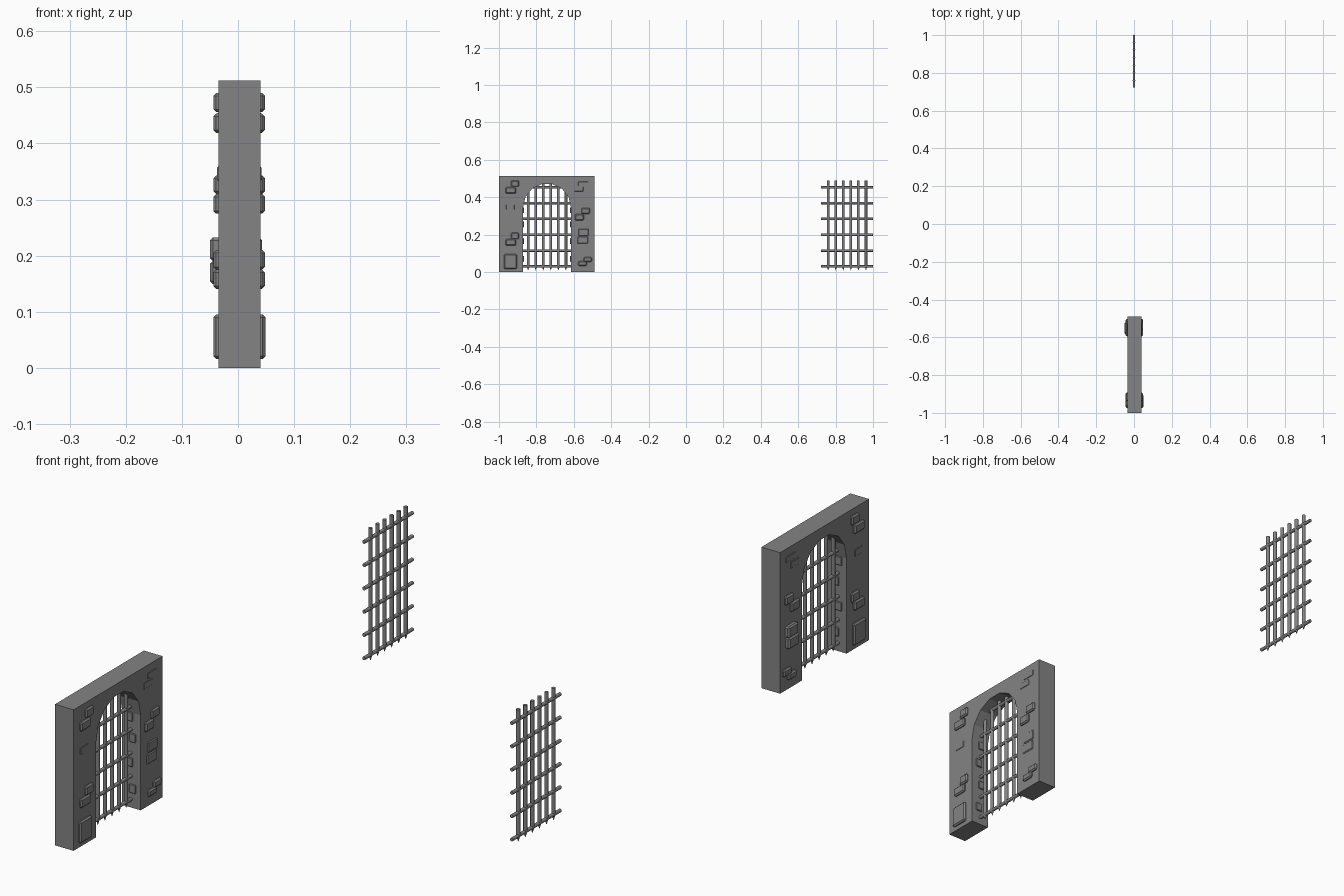
import bpy, bmesh, math
from mathutils import Matrix

if "Cube" in bpy.data.objects:
    bpy.data.objects.remove(bpy.data.objects["Cube"])

YC = -0.743            # centre of the gateway
X0, X1 = -0.035, 0.04  # wall faces

dark = bpy.data.materials.new("dark_grey")
dark.diffuse_color = (0.23, 0.23, 0.23, 1)
dark.use_nodes = True
dark.node_tree.nodes["Principled BSDF"].inputs["Base Color"].default_value = dark.diffuse_color


def finish(name, bm):
    bmesh.ops.recalc_face_normals(bm, faces=bm.faces)
    me = bpy.data.meshes.new(name)
    bm.to_mesh(me)
    bm.free()
    me.materials.append(dark)
    ob = bpy.data.objects.new(name, me)
    bpy.context.collection.objects.link(ob)
    return ob


def add_box(bm, x, y, z):
    m = Matrix.Translation([(a + b) / 2 for a, b in (x, y, z)])
    m = m @ Matrix.Diagonal([b - a for a, b in (x, y, z)] + [1])
    bmesh.ops.create_cube(bm, size=1, matrix=m)


def bevel(ob, width):
    mod = ob.modifiers.new("bevel", "BEVEL")
    mod.width, mod.segments = width, 1


# Wall: extruded outline with a faceted arched opening
R, SPRING, N = 0.128, 0.345, 7
prof = [(-1, 0), (YC - R, 0)]
prof += [(YC - R * math.cos(math.pi * i / N), SPRING + R * math.sin(math.pi * i / N))
         for i in range(N + 1)]
prof += [(YC + R, 0), (-0.49, 0), (-0.49, 0.512), (-1, 0.512)]
bm = bmesh.new()
face = bm.faces.new([bm.verts.new((X0, y, z)) for y, z in prof])
ext = bmesh.ops.extrude_face_region(bm, geom=[face])
bmesh.ops.translate(bm, vec=(X1 - X0, 0, 0),
                    verts=[v for v in ext["geom"] if isinstance(v, bmesh.types.BMVert)])
# the start face is removed by the extrusion when open; close it if needed
bmesh.ops.holes_fill(bm, edges=[e for e in bm.edges if e.is_boundary], sides=0)
finish("gate_wall", bm)

# Stones passing through the wall: x range, then (y0, y1, z0, z1) each
STONES = [
    ((-0.044, 0.048), [(-.936, -.893, .456, .490), (-.966, -.909, .419, .453),
                       (-.936, -.893, .175, .210), (-.966, -.909, .141, .175),
                       (-.560, -.514, .310, .343), (-.594, -.546, .275, .310),
                       (-.547, -.503, .054, .080), (-.577, -.529, .033, .058)]),
    ((-0.044, 0.049), [(-.973, -.904, .016, .095)]),
    ((-0.050, 0.043), [(-.577, -.519, .191, .232), (-.583, -.522, .150, .191)]),
    ((-0.037, 0.0415), [(-.966, -.914, .330, .362), (-.600, -.545, .428, .458),
                        (-.580, -.520, .458, .486)]),
]
bm = bmesh.new()
for xr, boxes in STONES:
    for y0, y1, z0, z1 in boxes:
        add_box(bm, xr, (y0, y1), (z0, z1))
bevel(finish("wall_stones", bm), 0.005)

# Thin stones on the inner jambs
bm = bmesh.new()
for s in (-1, 1):
    for i, z in enumerate((0.07, 0.165, 0.255, 0.33)):
        x = -0.004 if i % 2 else 0.008
        y = YC + s * R
        add_box(bm, (x - 0.013, x + 0.013), (y - 0.004, y + 0.004), (z - 0.016, z + 0.016))
bevel(finish("jamb_stones", bm), 0.002)


# Portcullis: crossing round bars with pointed feet
def portcullis(name, yc):
    bm = bmesh.new()

    def rod(centre, length, r1, r2, rot=Matrix()):
        bmesh.ops.create_cone(bm, cap_ends=True, segments=12, radius1=r1, radius2=r2,
                              depth=length, matrix=Matrix.Translation(centre) @ rot)
    across = Matrix.Rotation(math.pi / 2, 4, 'X')
    for i in range(6):
        y = yc + (i - 2.5) * 0.0405
        rod((0, y, 0.26), 0.46, 0.007, 0.007)
        rod((0, y, 0.0195), 0.021, 0.0005, 0.007)
        rod((0, yc, 0.03 + i * 0.0845), 0.278, 0.0065, 0.0065, across)
    ob = finish(name, bm)
    for p in ob.data.polygons:
        p.use_smooth = len(p.vertices) == 4
    ob.data.set_sharp_from_angle(angle=math.radians(40))


portcullis("fitted_portcullis", YC)
portcullis("spare_portcullis", 0.861)
